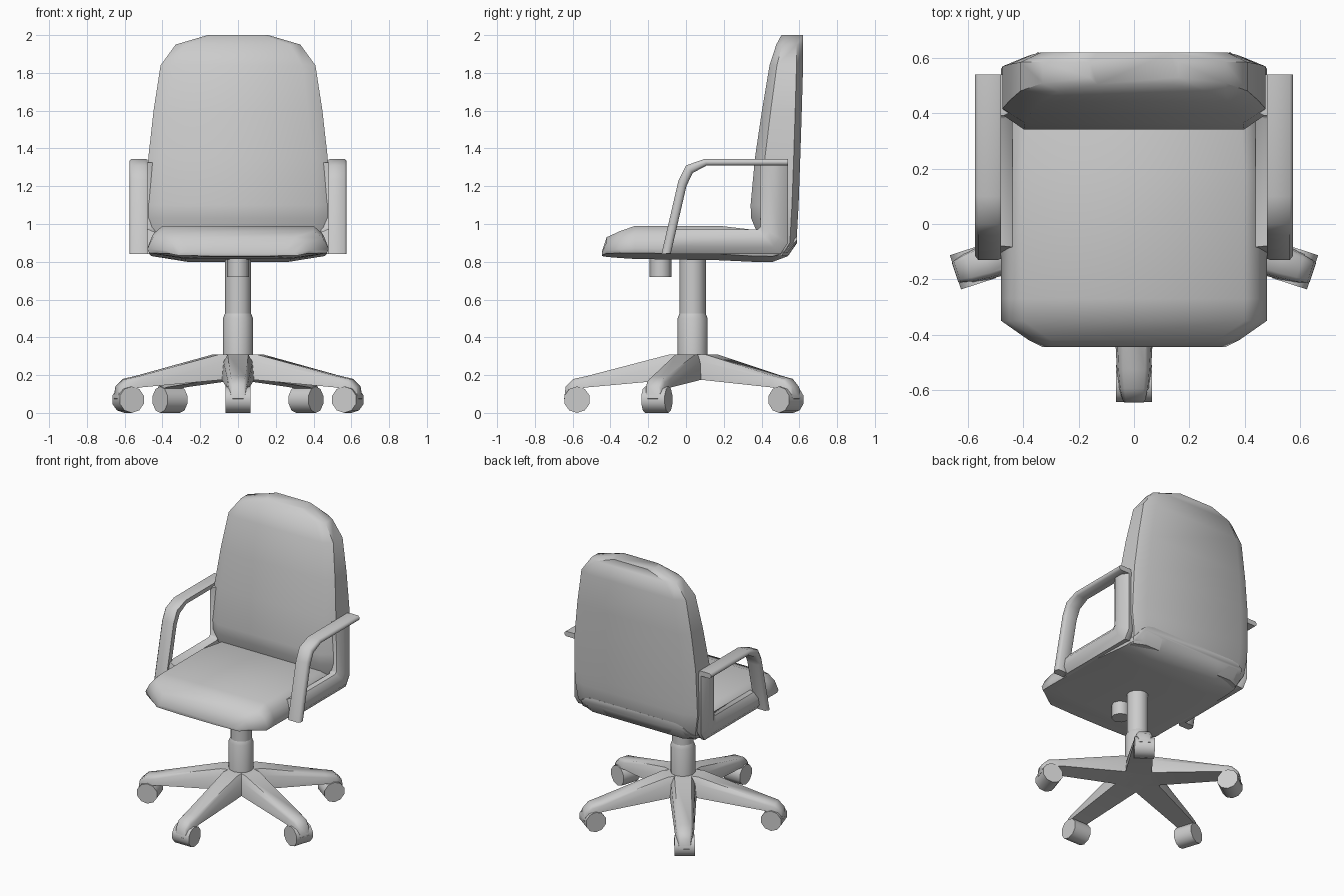
import bpy, bmesh, math
from mathutils import Matrix, Vector

if "Cube" in bpy.data.objects:
    bpy.data.objects.remove(bpy.data.objects["Cube"])

CY = 0.035  # y of the column axis


def finish(bm, name, angle=50):
    bmesh.ops.recalc_face_normals(bm, faces=bm.faces[:])
    me = bpy.data.meshes.new(name)
    bm.to_mesh(me)
    bm.free()
    ob = bpy.data.objects.new(name, me)
    bpy.context.collection.objects.link(ob)
    bpy.ops.object.select_all(action='DESELECT')
    ob.select_set(True)
    bpy.context.view_layer.objects.active = ob
    bpy.ops.object.shade_smooth_by_angle(angle=math.radians(angle))
    return ob


def loft(name, rings, matrix=Matrix(), angle=50):
    """Skin a list of equal-length point rings and cap both ends."""
    bm = bmesh.new()
    vs = [[bm.verts.new(matrix @ Vector(p)) for p in r] for r in rings]
    n = len(rings[0])
    for a, b in zip(vs, vs[1:]):
        for i in range(n):
            j = (i + 1) % n
            bm.faces.new((a[i], a[j], b[j], b[i]))
    bm.faces.new(vs[0])
    bm.faces.new(vs[-1])
    return finish(bm, name, angle)


def mirrored(half):
    return half + [(-p[0], *p[1:]) for p in reversed(half)]


def turned(name, profile, x=0, y=0, sides=12):
    """Round upright part from (radius, z) pairs."""
    rings = [[(x + r * math.cos(2 * math.pi * i / sides),
               y + r * math.sin(2 * math.pi * i / sides), z) for i in range(sides)]
             for r, z in profile]
    return loft(name, rings)


# Seat cushion: stations of (y, half width, top, bottom)
rings = []
for y, w, t, b in [(-0.445, .33, .855, .83), (-0.42, .38, .93, .826), (-0.35, .48, .962, .82),
                   (-0.27, .48, .99, .815), (0.18, .48, .99, .808), (0.35, .47, .97, .80),
                   (0.46, .46, .96, .80), (0.54, .44, .95, .83), (0.588, .41, .95, .90)]:
    h = t - b
    half = [(w - .08, y, t), (w - .03, y, b + .75 * h), (w, y, b + .33 * h),
            (w - .01, y, b + .18 * h), (w - .2, y, b)]
    rings.append(mirrored(half))
loft("seat", rings)

# Backrest: stations of (z, half width, front y, rear y)
rings = []
for z, w, f, r in [(.83, .43, .42, .54), (.90, .46, .40, .585), (1.03, .48, .345, .592),
                   (1.10, .48, .342, .596), (1.35, .475, .365, .605), (1.60, .447, .402, .613),
                   (1.84, .41, .442, .62), (1.95, .33, .478, .62), (2.0, .16, .505, .62)]:
    d = r - f
    half = [(w * .83, f, z), (w, f + .22 * d, z), (w, r - .035, z), (w * .82, r, z)]
    rings.append(mirrored(half))
loft("backrest", rings)


def arm_part(name, side, x0, x1, pairs, bevel):
    """Sweep a bevelled bar through (outer y, outer z, inner y, inner z) pairs."""
    rings = []
    for oy, oz, iy, iz in pairs:
        def pt(x, t):
            return (side * x, oy + (iy - oy) * t, oz + (iz - oz) * t)
        rings.append([pt(x0, .1), pt(x0 + bevel, 0), pt(x1 - bevel, 0), pt(x1, .3),
                      pt(x1, .7), pt(x1 - bevel, 1), pt(x0 + bevel, 1), pt(x0, .9)])
    loft(name, rings)


# Armrests and the side frames that carry them
for side, tag in ((1, "right"), (-1, "left")):
    arm_part("armrest_" + tag, side, .48, .575,
             [(-.13, .84, -.08, .845), (-.04, 1.23, .002, 1.2), (0, 1.31, .035, 1.27),
              (.1, 1.345, .11, 1.31), (.54, 1.345, .54, 1.31)], .012)
    arm_part("arm_frame_" + tag, side, .44, .525,
             [(-.11, .84, -.08, .97), (.5, .84, .38, .97), (.54, .9, .395, .985),
              (.54, 1.325, .392, 1.325)], .03)

# Column and tilt knob
turned("column", [(.07, .50), (.07, .82)], y=CY)
turned("column_sleeve", [(.08, .22), (.08, .50), (.07, .525)], y=CY)
turned("tilt_knob", [(.058, .72), (.058, .83)], y=-.135, sides=8)

# Five-star base with casters
for k in range(5):
    m = Matrix.Translation((0, CY, 0)) @ Matrix.Rotation(math.radians(-90 + 72 * k), 4, 'Z')
    # Leg stations: radius, top z, bottom z, top half width, bottom half width
    rings = []
    for r, t, b, wt, wb in [(0, .31, .175, .05, .085), (.12, .31, .175, .055, .085),
                            (.56, .195, .135, .04, .062), (.63, .18, .12, .035, .055),
                            (.672, .14, .09, .03, .045), (.68, .075, .07, .028, .04)]:
        rb = r - (.03 if r > .65 else 0)
        mid = t - (t - b) * .3
        rings.append([(r, wt, t), (r, wb * .9, mid), (rb, wb, b),
                      (rb, -wb, b), (r, -wb * .9, mid), (r, -wt, t)])
    loft(f"base_leg_{k + 1}", rings, m)
    wheel = [[(.612 + .07 * math.cos(a), s, .07 + .07 * math.sin(a))
              for a in (math.pi * (i + .5) / 5 for i in range(10))] for s in (-.065, .065)]
    loft(f"caster_{k + 1}", wheel, m)
